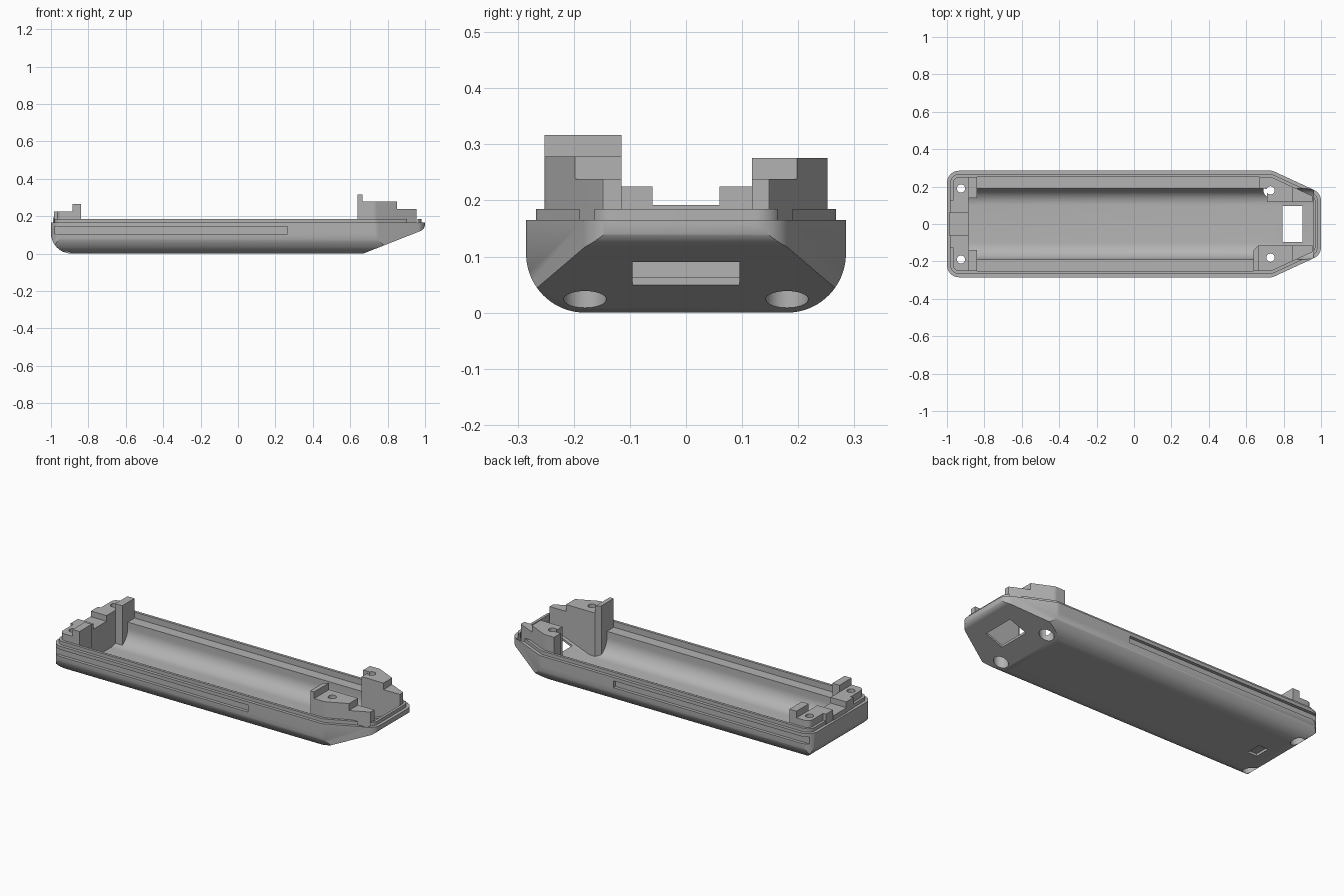
import bpy, bmesh, math
from mathutils import Vector

cube = bpy.data.objects.get("Cube")
if cube:
    bpy.data.objects.remove(cube)

grey = bpy.data.materials.new("plain_grey")
grey.use_nodes = True
GREY = (0.45, 0.45, 0.45, 1)
grey.diffuse_color = GREY
grey.node_tree.nodes["Principled BSDF"].inputs["Base Color"].default_value = GREY


def rounded(corners, steps=12):
    """Outline from (u, v, radius) corners, each rounded by a tangent arc."""
    out = []
    for i, (u, v, r) in enumerate(corners):
        p = Vector((u, v))
        if r == 0:
            out.append(p)
            continue
        a = (Vector(corners[i - 1][:2]) - p).normalized()
        b = (Vector(corners[(i + 1) % len(corners)][:2]) - p).normalized()
        half = a.angle(b) / 2
        centre = p + (a + b).normalized() * (r / math.sin(half))
        start = p + a * (r / math.tan(half)) - centre
        end = p + b * (r / math.tan(half)) - centre
        sweep = start.angle_signed(end)
        for k in range(steps + 1):
            t = -sweep * k / steps
            out.append(centre + Vector((start.x * math.cos(t) - start.y * math.sin(t),
                                        start.x * math.sin(t) + start.y * math.cos(t))))
    return out


def loft(name, rings):
    """Closed solid through rings of equal point count."""
    bm = bmesh.new()
    rows = [[bm.verts.new(p) for p in ring] for ring in rings]
    n = len(rows[0])
    for low, high in zip(rows, rows[1:]):
        for i in range(n):
            bm.faces.new((low[i], low[(i + 1) % n], high[(i + 1) % n], high[i]))
    bm.faces.new(rows[0])
    bm.faces.new(rows[-1])
    bmesh.ops.recalc_face_normals(bm, faces=bm.faces)
    mesh = bpy.data.meshes.new(name)
    bm.to_mesh(mesh)
    bm.free()
    mesh.materials.append(grey)
    obj = bpy.data.objects.new(name, mesh)
    bpy.context.collection.objects.link(obj)
    return obj


def prism(name, outline, lo, hi, axis="z"):
    place = {"x": lambda u, v, w: (w, u, v), "y": lambda u, v, w: (u, w, v),
             "z": lambda u, v, w: (u, v, w)}[axis]
    return loft(name, [[place(u, v, w) for u, v in outline] for w in (lo, hi)])


def box(name, x, y, z):
    return prism(name, [(x[0], y[0]), (x[1], y[0]), (x[1], y[1]), (x[0], y[1])], *z)


def cylinder(name, x, y, r, lo, hi):
    ring = [(x + r * math.cos(k * math.tau / 32), y + r * math.sin(k * math.tau / 32))
            for k in range(32)]
    return prism(name, ring, lo, hi)


def combine(obj, other, operation):
    """Apply a boolean and discard the helper."""
    other.hide_render = True
    mod = obj.modifiers.new("bool", "BOOLEAN")
    mod.operation, mod.solver, mod.object = operation, "EXACT", other
    bpy.context.view_layer.objects.active = obj
    bpy.ops.object.modifier_apply(modifier=mod.name)
    bpy.data.objects.remove(other)
    return obj


def plan(d):
    """Outline from above, inset by d."""
    w, r = 0.285 - d, 0.065 - d
    half = [(1 - d, 0.165 - 0.64 * d, r), (0.74 - 0.22 * d, w, 0.05), (d - 1, w, r)]
    return rounded(half + [(x, -y, q) for x, y, q in reversed(half)])


def envelope(name, d, top, lift=0):
    """Plan outline with rounded underside and sloping nose."""
    obj = prism(name, plan(d), lift - 0.05, top)
    section = rounded([(-0.285, lift, 0.105), (0.285, lift, 0.105),
                       (0.285, 1, 0), (-0.285, 1, 0)], 20)
    profile = rounded([(-1, lift, 0.11), (0.67, lift, 0.05), (1, 0.13 + lift, 0.04),
                       (1.0, 1, 0), (-1, 1, 0)], 16)
    combine(obj, prism("section", section, -1.1, 1.1, "x"), "INTERSECT")
    return combine(obj, prism("profile", profile, -0.4, 0.4, "y"), "INTERSECT")


# Tray with stepped lip
tray = envelope("tray_shell", 0, 0.165)
combine(tray, prism("lip", plan(0.018), 0.14, 0.185), "UNION")
combine(tray, prism("ledge_cut", plan(0.033), 0.15, 0.3), "DIFFERENCE")

# Round-bottomed trough, rising with the nose
rings = []
for x, floor in ((-0.885, 0.025), (0.7, 0.025), (0.96, 0.127)):
    depth = 0.3 - floor
    base = rounded([(-0.19, 0, 0.09), (0.19, 0, 0.09), (0.19, 0.275, 0), (-0.19, 0.275, 0)])
    rings.append([(x, p.x, floor + p.y * depth / 0.275) for p in base])
combine(tray, loft("trough_cut", rings), "DIFFERENCE")

# Side grooves, nose window and underside recess
for s in (-1, 1):
    combine(tray, box("groove_cut", (-1.1, 0.265), sorted((s * 0.267, s * 0.4)),
                      (0.105, 0.145)), "DIFFERENCE")
combine(tray, box("window_cut", (0.795, 0.9), (-0.095, 0.095), (-0.1, 0.3)), "DIFFERENCE")
combine(tray, box("recess_cut", (-0.85, -0.79), (-0.045, 0.045), (-0.1, 0.014)), "DIFFERENCE")


def fit(obj):
    """Trim a mounting block to the inside of the tray."""
    return combine(obj, envelope("inner", 0.033, 0.5, 0.01), "INTERSECT")


# Nose mounting blocks
front_plan = [(0.64, -0.3), (0.86, -0.3), (0.86, -0.115), (0.665, -0.115), (0.64, -0.14)]
front = prism("front_nose_block", front_plan, -0.05, 0.278)
back_plan = [(0.67, 0.3), (0.67, 0.19), (0.71, 0.19), (0.71, 0.118), (0.85, 0.118), (0.85, 0.3)]
back = prism("back_nose_block", back_plan, -0.05, 0.276)
combine(front, box("step", (0.85, 0.955), (-0.3, -0.115), (-0.05, 0.238)), "UNION")
combine(back, box("step", (0.84, 0.955), (0.118, 0.3), (-0.05, 0.238)), "UNION")
combine(front, box("step_cut", (0.85, 1.1), (-0.4, 0), (0.238, 0.5)), "DIFFERENCE")
tab_plan = [(0.64, -0.3), (0.665, -0.3), (0.665, -0.115), (0.64, -0.14)]
combine(front, prism("tab", tab_plan, 0.1, 0.317), "UNION")
parts = [tray, fit(front), fit(back)]

# Tail mounting blocks with upright tabs, and the bridge between them
for s, side in ((-1, "front"), (1, "back")):
    block = box(side + "_tail_block", (-1.1, -0.875), sorted((s * 0.09, s * 0.3)), (-0.05, 0.225))
    combine(block, box("tab", (-0.885, -0.84), sorted((s * 0.14, s * 0.3)), (-0.05, 0.264)), "UNION")
    combine(block, box("gap_cut", (-0.885, -0.8), sorted((0, s * 0.14)), (-0.1, 0.4)), "DIFFERENCE")
    fit(block)
    inner = box("inner", (-0.985, -0.885), sorted((s * 0.06, s * 0.125)), (0.12, 0.225))
    parts.append(combine(block, inner, "UNION"))
bridge = box("tail_bridge", (-0.988, -0.885), (-0.062, 0.062), (0.12, 0.192))

# Screw holes with wide counterbores from below
for part in parts:
    for x, y in ((0.73, 0.18), (-0.925, 0.19)):
        for s in (-1, 1):
            combine(part, cylinder("screw_hole", x, s * y, 0.022, -0.1, 0.5), "DIFFERENCE")
            combine(part, cylinder("counterbore", x, s * y, 0.038, -0.1, 0.1), "DIFFERENCE")

for part in parts + [bridge]:
    bpy.ops.object.select_all(action="DESELECT")
    part.select_set(True)
    bpy.context.view_layer.objects.active = part
    bpy.ops.object.shade_smooth_by_angle(angle=math.radians(30))
